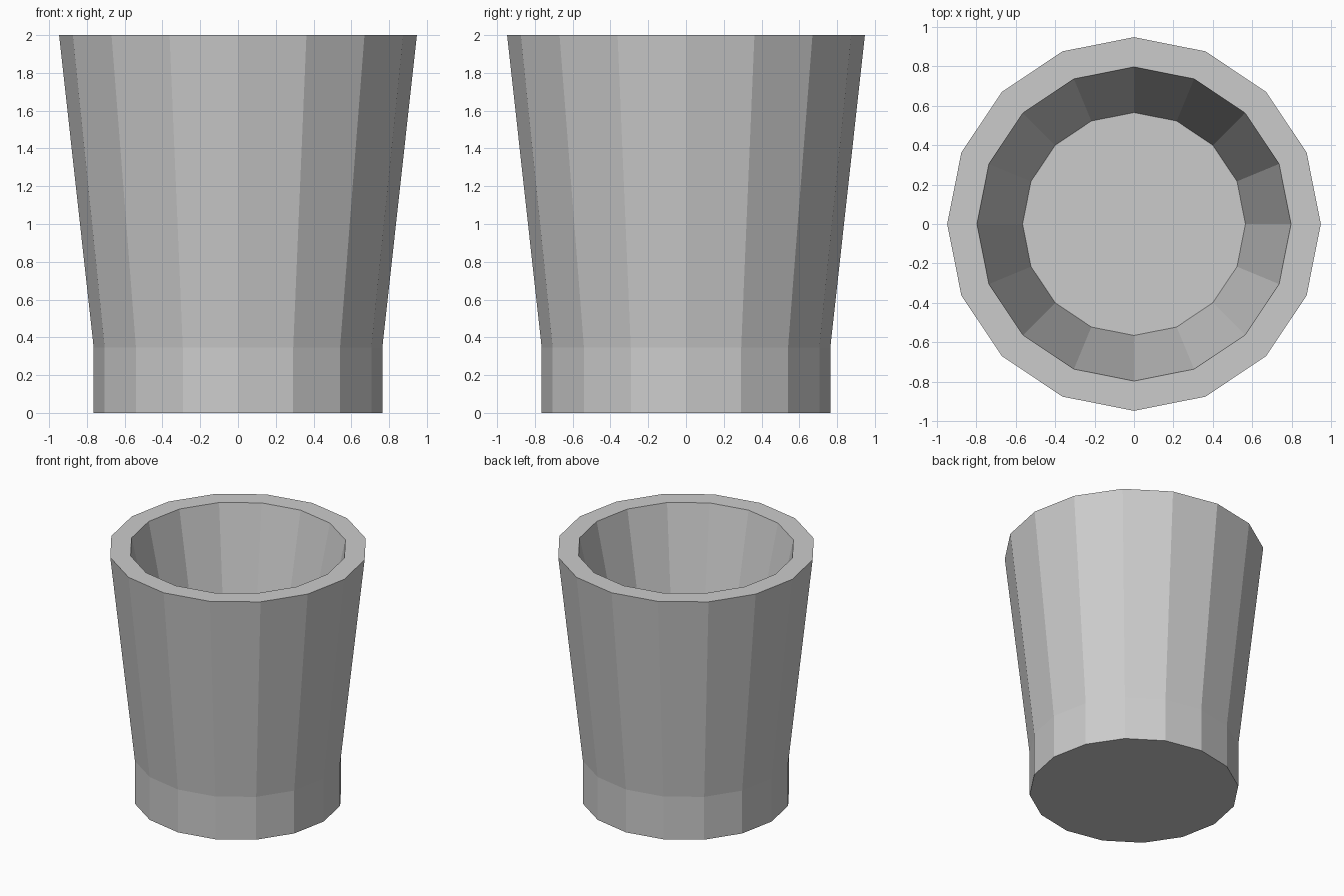
import bpy, bmesh
from math import cos, sin, tau

if "Cube" in bpy.data.objects:
    bpy.data.objects.remove(bpy.data.objects["Cube"])

SIDES = 16
# (radius, height) from the base, up the outside, over the rim, down to the inner floor
PROFILE = [(0.764, 0.0), (0.764, 0.345), (0.947, 2.0), (0.796, 2.0), (0.565, 0.93)]


def lathe(name, profile, sides):
    """Faceted body of revolution, closed by a flat cap at both profile ends."""
    bm = bmesh.new()
    rings = [[bm.verts.new((r * cos(tau * i / sides), r * sin(tau * i / sides), z))
              for i in range(sides)] for r, z in profile]
    for a, b in zip(rings, rings[1:]):
        for i in range(sides):
            j = (i + 1) % sides
            bm.faces.new((a[i], a[j], b[j], b[i]))
    bm.faces.new(rings[0][::-1])
    bm.faces.new(rings[-1])
    bmesh.ops.recalc_face_normals(bm, faces=bm.faces[:])
    mesh = bpy.data.meshes.new(name)
    bm.to_mesh(mesh)
    bm.free()
    obj = bpy.data.objects.new(name, mesh)
    bpy.context.collection.objects.link(obj)
    return obj


# Tapered cup with a straight foot, thick rim and hollow inside
lathe("cup", PROFILE, SIDES)
